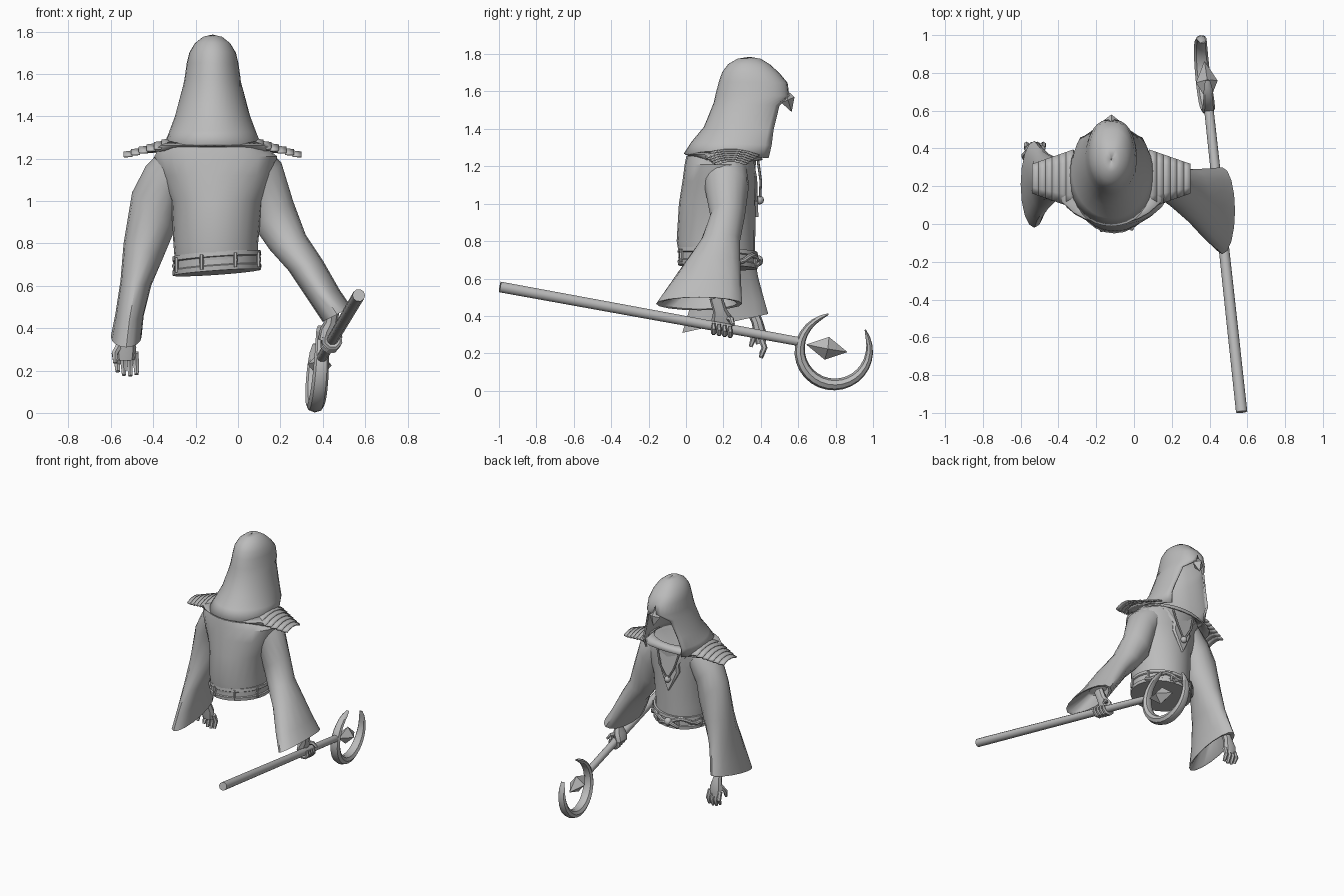
import bpy, bmesh, math
from mathutils import Vector

cube = bpy.data.objects.get("Cube")
if cube:
    bpy.data.objects.remove(cube)

GREY = (0.5, 0.5, 0.5, 1)
mat = bpy.data.materials.new("plain_grey")
mat.use_nodes = True
mat.diffuse_color = GREY
mat.node_tree.nodes["Principled BSDF"].inputs["Base Color"].default_value = GREY
CX = -0.12  # body centre line


def finish(name, bm, angle=40, thick=0):
    bmesh.ops.remove_doubles(bm, verts=bm.verts, dist=0.0002)
    bmesh.ops.recalc_face_normals(bm, faces=bm.faces)
    me = bpy.data.meshes.new(name)
    bm.to_mesh(me)
    bm.free()
    ob = bpy.data.objects.new(name, me)
    bpy.context.collection.objects.link(ob)
    me.materials.append(mat)
    if thick:
        mod = ob.modifiers.new("thickness", 'SOLIDIFY')
        mod.thickness = thick
        mod.offset = -1
    if angle:
        bpy.ops.object.select_all(action='DESELECT')
        ob.select_set(True)
        bpy.context.view_layer.objects.active = ob
        bpy.ops.object.shade_smooth_by_angle(angle=math.radians(angle))
    return ob


def loft(name, rings, closed=True, caps=(True, True), **kw):
    bm = bmesh.new()
    rows = [[bm.verts.new(p) for p in r] for r in rings]
    n = len(rows[0])
    for a, b in zip(rows, rows[1:]):
        for j in range(n if closed else n - 1):
            k = (j + 1) % n
            bm.faces.new((a[j], a[k], b[k], b[j]))
    for use, row in zip(caps, (rows[0], rows[-1])):
        if use and closed:
            bm.faces.new(row)
    return finish(name, bm, **kw)


def ellipse(cx, cy, z, rx, ry, n=24, kx=0, ky=0):
    pts = []
    for i in range(n):
        t = math.tau * i / n
        dx, dy = rx * math.cos(t), ry * math.sin(t)
        pts.append((cx + dx, cy + dy, z + kx * dx + ky * dy))
    return pts


def tube(name, pts, radii, ref=(0, 1, 0), n=8, widths=None):
    # widths are the radii measured along ref
    pts = [Vector(p) for p in pts]
    rings = []
    for i, (p, r, w) in enumerate(zip(pts, radii, widths or radii)):
        t = (pts[min(i + 1, len(pts) - 1)] - pts[max(i - 1, 0)]).normalized()
        u = Vector(ref)
        u = (u - t * u.dot(t)).normalized()
        v = t.cross(u)
        rings.append([p + u * w * math.cos(a) + v * r * math.sin(a)
                      for a in (math.tau * j / n for j in range(n))])
    return loft(name, rings)


def ball(name, loc, radius):
    bm = bmesh.new()
    bmesh.ops.create_uvsphere(bm, u_segments=10, v_segments=6, radius=radius)
    bmesh.ops.translate(bm, verts=bm.verts, vec=loc)
    return finish(name, bm)


def diamond(name, c, along, up, side):
    c, a, u, s = (Vector(x) for x in (c, along, up, side))
    bm = bmesh.new()
    mid = [bm.verts.new(c + p) for p in (u, s, -u, -s)]
    for e in (a, -a):
        tip = bm.verts.new(c + e)
        for j in range(4):
            bm.faces.new((mid[j], mid[(j + 1) % 4], tip))
    return finish(name, bm, angle=0)


# Robe body
loft("robe_body", [ellipse(*r) for r in (
    (-0.10, 0.17, 0.68, 0.195, 0.2), (-0.105, 0.16, 0.8, 0.2, 0.21),
    (-0.1, 0.167, 1.0, 0.215, 0.205), (-0.1, 0.176, 1.12, 0.265, 0.195),
    (-0.105, 0.183, 1.21, 0.29, 0.19), (CX, 0.19, 1.255, 0.25, 0.188))])

# Collar under the hood, spreading toward the shoulders
loft("collar", [ellipse(CX, 0.2, 1.28, 0.22, 0.17), ellipse(CX, 0.2, 1.262, 0.28, 0.2),
                ellipse(CX, 0.23, 1.235, 0.34, 0.18)], caps=(False, False), thick=0.01)

# Hood: rings of height, back y, front y, half width, half opening angle
hood = ((1.785, 0.338, 0.342, 0.002, 0), (1.775, 0.275, 0.4, 0.045, 0), (1.745, 0.225, 0.45, 0.083, 0),
        (1.7, 0.193, 0.5, 0.11, 0), (1.65, 0.176, 0.543, 0.122, 0), (1.58, 0.158, 0.553, 0.132, 4),
        (1.53, 0.147, 0.5, 0.143, 36), (1.4, 0.095, 0.468, 0.178, 48), (1.32, 0.03, 0.458, 0.208, 48),
        (1.255, -0.012, 0.442, 0.235, 34))
rings = []
for z, yb, yf, rx, g in hood:
    g = math.radians(g)
    ry = (yf - yb) / (1 + math.cos(g))
    ring = []
    for j in range(29):
        t = g + (math.tau - 2 * g) * j / 28
        # fuller toward the front than the back
        sx = math.copysign(abs(math.sin(t)) ** (0.78 if math.cos(t) > 0 else 1), math.sin(t))
        ring.append((CX + rx * sx, yb + ry + ry * math.cos(t), z - 0.025 * math.cos(t) * (1.785 - z)))
    rings.append(ring)
loft("hood", rings, closed=False, thick=0.014, angle=50)
diamond("hood_gem", (CX, 0.545, 1.555), (0, -0.02, 0.065), (0, 0.035, 0.015), (0.045, 0, 0))

# Shoulder guards: overlapping arched strips
for side, label in ((1, "left"), (-1, "right")):
    for i in range(6):
        rows = []
        for k, lift in ((0, -0.004), (1.15, 0.004)):
            f = (i + k) / 6
            d, half = 0.2 + 0.215 * f, 0.155 - 0.075 * f
            rows.append([(CX + side * d, 0.24 + half * s, 1.3 - 0.068 * f + lift - (0.035 - 0.015 * f) * s * s)
                         for s in (-1, -0.6, -0.2, 0.2, 0.6, 1)])
        loft(f"{label}_shoulder_strip", rows, closed=False, thick=0.01, angle=25)


# Sleeves: outer x z, inner x z, back y, front y, slope along y
def sleeve(name, rows):
    rings, mids = [], []
    for xo, zo, xi, zi, y0, y1, k in rows:
        ring = []
        for i in range(16):
            t = math.tau * i / 16
            f = 0.5 + 0.5 * math.cos(t)
            dy = (y1 - y0) / 2 * math.sin(t)
            ring.append(Vector((xi + (xo - xi) * f, (y0 + y1) / 2 + dy, zi + (zo - zi) * f + k * dy)))
        rings.append(ring)
        mids.append(sum(ring, Vector()) / 16)
    # turn the cuff inward, following the arm, to make a hollow
    for shrink, back in ((0.88, 0.03), (0.45, 0.95)):
        c = mids[-1].lerp(mids[-2], back)
        rings.append([c + (p - mids[-1]) * shrink for p in ring])
    loft(name, rings, angle=50)


sleeve("left_sleeve", (
    (0.12, 1.265, 0.0, 1.1, 0.08, 0.33, 0), (0.205, 1.18, 0.05, 0.99, 0.1, 0.335, 0),
    (0.26, 1.0, 0.08, 0.87, 0.13, 0.315, 0), (0.32, 0.84, 0.15, 0.77, 0.08, 0.29, 0),
    (0.4, 0.72, 0.24, 0.67, 0, 0.29, 0), (0.48, 0.58, 0.32, 0.55, -0.09, 0.295, 0),
    (0.535, 0.5, 0.4, 0.43, -0.16, 0.3, 0)))
sleeve("right_sleeve", (
    (-0.34, 1.265, -0.22, 1.1, 0.08, 0.34, 0), (-0.435, 1.165, -0.28, 0.98, 0.11, 0.34, 0),
    (-0.5, 1.04, -0.3, 0.86, 0.13, 0.345, 0), (-0.54, 0.8, -0.35, 0.74, 0.12, 0.36, 0),
    (-0.555, 0.62, -0.41, 0.6, 0.07, 0.385, 0), (-0.58, 0.46, -0.445, 0.46, 0.02, 0.42, 0.1),
    (-0.6, 0.36, -0.455, 0.36, -0.02, 0.44, 0.22)))

# Belt with raised rims, loops and a tied knot
TILT = {"kx": 0.07, "ky": -0.05}
loft("belt", [ellipse(-0.1, 0.17, z, r, r + 0.005, **TILT) for z, r in (
    (0.662, 0.195), (0.662, 0.208), (0.685, 0.21), (0.69, 0.202), (0.725, 0.202),
    (0.73, 0.21), (0.752, 0.208), (0.752, 0.19))])
for deg in range(25, 360, 45):
    t = math.radians(deg)
    x, y = 0.21 * math.cos(t), 0.215 * math.sin(t)
    z = 0.707 + 0.07 * x - 0.05 * y
    tube("belt_loop", [(-0.1 + x, 0.17 + y, z + h) for h in (-0.035, 0, 0.035)],
         (0.008, 0.011, 0.008), ref=(1, 0, 0), n=6)
rope = [(-0.1 + 0.212 * math.cos(t), 0.17 + 0.215 * math.sin(t), 0.705 + 0.02 * math.cos(6 * t))
        for t in (math.radians(20 + 10 * i) for i in range(15))]
tube("belt_rope", rope, [0.014] * 15, ref=(0, 0, 1))
ball("belt_knot", (CX, 0.383, 0.695), 0.03)
for s in (-1, 1):
    tube("belt_tail", [(CX, 0.39, 0.695), (CX + s * 0.05, 0.392, 0.685), (CX + s * 0.08, 0.375, 0.665)],
         (0.014, 0.014, 0.01))

# Chest ornament with cords and a bead
outline = ((-0.15, 1.235), (-0.075, 1.14), (-0.08, 1.08), (-0.045, 1.01), (0, 0.93),
           (0.045, 1.01), (0.08, 1.08), (0.075, 1.14), (0.15, 1.235))
loft("chest_ornament", [[(CX + x * w, y - 1.2 * x * x, z) for x, z in outline]
                        for y, w in ((0.35, 1), (0.376, 1), (0.387, 0.8))], angle=20)
for s in (-1, 1):
    tube("chest_cord", [(CX + s * 0.09, 0.385, 1.23), (CX + s * 0.06, 0.4, 1.12), (CX, 0.395, 1.02)],
         (0.007,) * 3, n=6)
ball("chest_bead", (CX, 0.393, 1.02), 0.024)

# Staff, crescent head and crystal
butt, neck = Vector((0.57, -0.995, 0.555)), Vector((0.395, 0.62, 0.26))
axis = (neck - butt).normalized()
tube("staff_shaft", [butt, butt.lerp(neck, 0.5), neck], (0.03, 0.028, 0.025), ref=(1, 0, 0), n=10)
normal = Vector((1, 0.1, -0.06)).normalized()
path, radii, widths = [], [], []
for i in range(25):
    f = i / 24
    a = math.radians(98 + 297 * f)
    swell = math.sin(math.pi * f)
    r = 0.004 + 0.028 * swell ** 0.6
    y, z = (0.21 - r) * math.cos(a), (0.207 - r) * math.sin(a)
    path.append((0.374 - 0.1 * y + 0.06 * z, 0.79 + y, 0.209 + z))
    radii.append(r)
    widths.append(0.012 + 0.028 * swell ** 0.5)
tube("crescent_head", path, radii, ref=normal, widths=widths)
diamond("staff_crystal", (0.385, 0.753, 0.227), axis * 0.113, normal.cross(axis) * 0.062, normal * 0.058)

# Left hand gripping the shaft
grip = butt.lerp(neck, 0.735)
tube("left_palm", [(0.45, 0.16, 0.5), (0.44, 0.18, 0.43), grip + Vector((-0.02, 0, 0.05)),
                   grip + Vector((-0.035, 0, 0.0))], (0.032, 0.03, 0.036, 0.03),
     widths=(0.036, 0.036, 0.056, 0.055))
for i in range(4):
    c = grip + axis * (0.03 * i - 0.045)
    arc = [c + Vector((math.cos(a), 0, math.sin(a))) * 0.038
           for a in (math.radians(160 + 45 * j) for j in range(6))]
    tube("left_finger", arc, (0.016, 0.016, 0.015, 0.015, 0.013, 0.009), n=6)
tube("left_thumb", [grip + Vector(p) for p in ((-0.02, 0.02, 0.05), (0.02, 0.05, 0.045), (0.045, 0.06, 0.015))],
     (0.016, 0.015, 0.01), n=6)

# Right hand hanging open
tube("right_palm", [(-0.53, 0.34, 0.46), (-0.53, 0.38, 0.37), (-0.53, 0.395, 0.31), (-0.53, 0.4, 0.25)],
     (0.03, 0.032, 0.05, 0.042), widths=(0.03, 0.03, 0.034, 0.026))
for i in range(4):
    x, tip = -0.566 + 0.027 * i, (0.195, 0.178, 0.175, 0.182)[i]
    tube("right_finger", [(x, 0.4, 0.285), (x * 1.1 + 0.053, 0.42, 0.23), (x * 1.1 + 0.055, 0.4, tip)],
         (0.017, 0.016, 0.011), n=6)
tube("right_thumb", [(-0.555, 0.39, 0.33), (-0.582, 0.36, 0.28), (-0.58, 0.345, 0.235)],
     (0.018, 0.016, 0.01), n=6)
